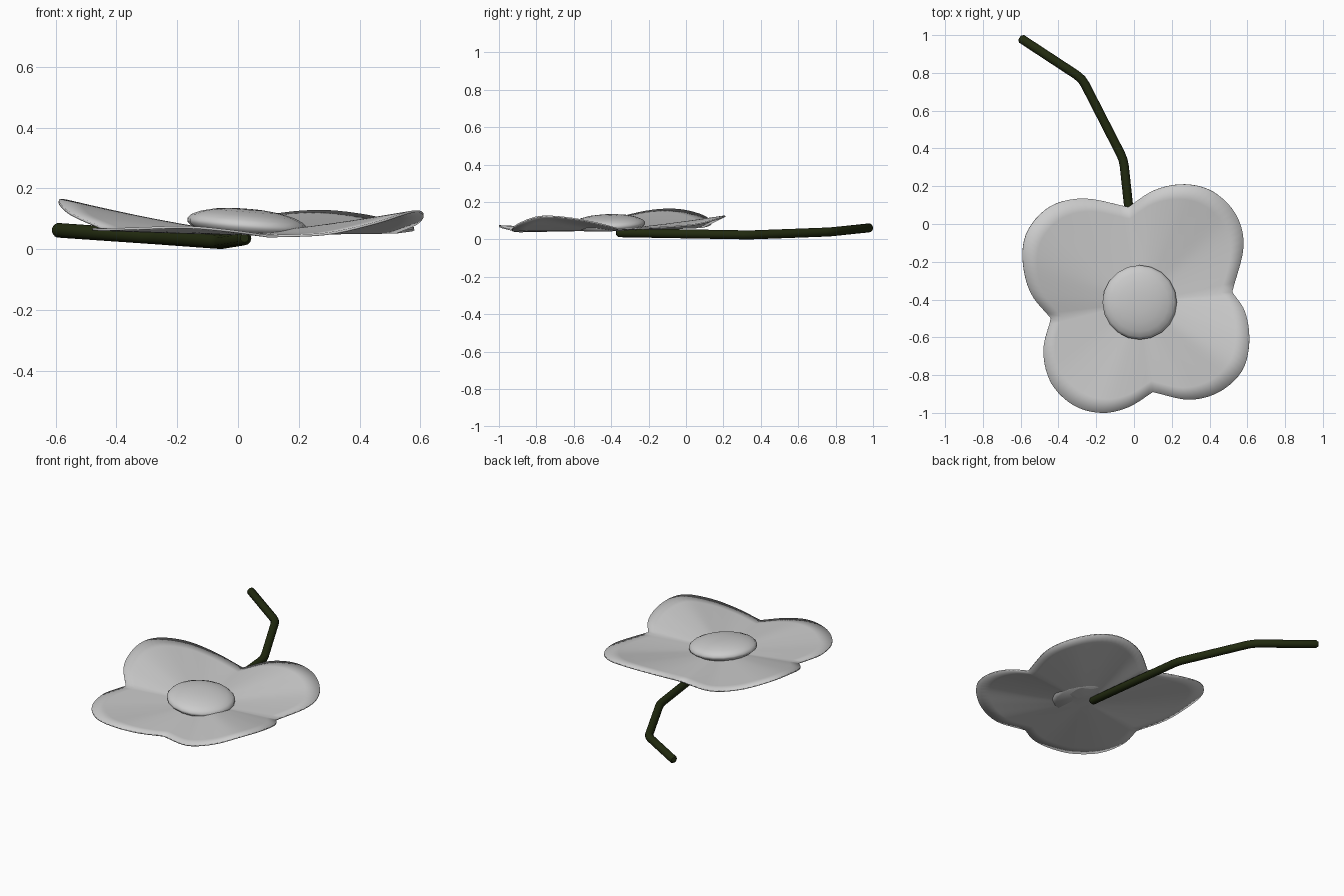
import bpy, bmesh, math
from mathutils import Vector

cube = bpy.data.objects.get("Cube")
if cube:
    bpy.data.objects.remove(cube)


def material(name, rgb):
    m = bpy.data.materials.new(name)
    m.use_nodes = True
    m.diffuse_color = (*rgb, 1)
    m.node_tree.nodes["Principled BSDF"].inputs["Base Color"].default_value = (*rgb, 1)
    return m


pale_grey = material("pale grey", (0.6, 0.6, 0.6))
dark_green = material("dark green", (0.016, 0.024, 0.005))


def finish(bm, name, mat, angle):
    bmesh.ops.recalc_face_normals(bm, faces=bm.faces)
    mesh = bpy.data.meshes.new(name)
    bm.to_mesh(mesh)
    bm.free()
    mesh.materials.append(mat)
    ob = bpy.data.objects.new(name, mesh)
    bpy.context.collection.objects.link(ob)
    bpy.ops.object.select_all(action="DESELECT")
    ob.select_set(True)
    bpy.context.view_layer.objects.active = ob
    bpy.ops.object.shade_smooth_by_angle(angle=math.radians(angle))
    return ob


def smooth_path(points, steps):
    """Catmull-Rom curve through the points, ends included."""
    p = [Vector(q) for q in points]
    p = [2 * p[0] - p[1]] + p + [2 * p[-1] - p[-2]]
    out = []
    for a, b, c, d in zip(p, p[1:], p[2:], p[3:]):
        for i in range(steps):
            t = i / steps
            out.append(0.5 * (2 * b + (c - a) * t + (2 * a - 5 * b + 4 * c - d) * t ** 2
                              + (3 * b - a - 3 * c + d) * t ** 3))
    return out + [p[-2]]


def loft(bm, rings):
    """Join closed rings of equal length with quads."""
    n = len(rings[0])
    loops = [[bm.verts.new(v) for v in r] for r in rings]
    for lo, hi in zip(loops, loops[1:]):
        for i in range(n):
            bm.faces.new((lo[i], lo[(i + 1) % n], hi[(i + 1) % n], hi[i]))
    return loops


# Petals: each rim runs clockwise from notch to notch
back = (-0.03, 0.09, 0.065)
left = (0.52, -0.36, 0.055)
front = (0.1, -0.89, 0.042)
right = (-0.44, -0.5, 0.065)
rims = [
    (back, (0.11, 0.18, 0.11), (0.27, 0.21, 0.125), (0.42, 0.17, 0.11),
     (0.54, 0.05, 0.08), (0.58, -0.12, 0.065), left),
    (left, (0.59, -0.47, 0.085), (0.61, -0.63, 0.115), (0.57, -0.78, 0.122),
     (0.45, -0.89, 0.085), (0.29, -0.93, 0.05), front),
    (front, (-0.03, -0.97, 0.06), (-0.17, -1.0, 0.072), (-0.32, -0.96, 0.068),
     (-0.44, -0.84, 0.064), (-0.48, -0.67, 0.066), right),
    (right, (-0.55, -0.36, 0.115), (-0.59, -0.18, 0.155), (-0.56, -0.03, 0.158),
     (-0.44, 0.095, 0.125), (-0.26, 0.135, 0.085), back),
]
rim = [v for r in rims for v in smooth_path(r, 5)[:-1]]
heart = Vector((0.03, -0.415, 0.05))
bm = bmesh.new()
rings = []
for k in range(1, 9):
    t = k / 8
    ring = []
    for v in rim:
        p = heart.lerp(v, t)
        p.z = heart.z + (v.z - heart.z) * t ** 1.3
        ring.append(p)
    rings.append(ring)
loops = loft(bm, rings)
bm.faces.new(loops[0])
petals = finish(bm, "petals", pale_grey, 40)
shell = petals.modifiers.new("thickness", "SOLIDIFY")
shell.thickness = 0.008
shell.offset = 0

# Domed flower centre, tilted up toward the right
radius, sides = 0.197, 20
profile = [(0.9, -0.03), (1, -0.012), (1, 0), (0.93, 0.014), (0.78, 0.027),
           (0.55, 0.038), (0.28, 0.044), (0.06, 0.045)]
bm = bmesh.new()
rings = []
for r, h in profile:
    ring = []
    for i in range(sides):
        a = math.tau * i / sides
        x, y = r * radius * math.cos(a), r * radius * math.sin(a)
        ring.append((heart.x + x, heart.y + y, 0.087 + h - 0.08 * x + 0.03 * y))
    rings.append(ring)
loops = loft(bm, rings)
bm.faces.new(loops[0])
bm.faces.new(loops[-1])
finish(bm, "flower_centre", pale_grey, 50)

# Stem: bent tube with softened corners and rounded ends
joints = [Vector(p) for p in ((0.02, -0.36, 0.036), (-0.055, 0.34, 0.024),
                              (-0.275, 0.77, 0.04), (-0.595, 0.98, 0.062))]
path = [joints[0]]
for a, b, c in zip(joints, joints[1:], joints[2:]):
    start, end = b + (a - b).normalized() * 0.035, b + (c - b).normalized() * 0.035
    path += [start, b.lerp((start + end) / 2, 0.5), end]
path.append(joints[-1])
stations = [(p, 0.024) for p in path]
first, last = (path[0] - path[1]).normalized(), (path[-1] - path[-2]).normalized()
stations = [(path[0] + first * 0.012, 0.014)] + stations + [(path[-1] + last * 0.012, 0.014)]
bm = bmesh.new()
rings = []
for i, (p, r) in enumerate(stations):
    before, after = stations[max(i - 1, 0)][0], stations[min(i + 1, len(stations) - 1)][0]
    side = (after - before).cross(Vector((0, 0, 1))).normalized()
    up = side.cross(after - before).normalized()
    rings.append([p + r * (side * math.cos(math.tau * k / 12) + up * math.sin(math.tau * k / 12))
                  for k in range(12)])
loops = loft(bm, rings)
bm.faces.new(loops[0])
bm.faces.new(loops[-1])
finish(bm, "stem", dark_green, 50)
